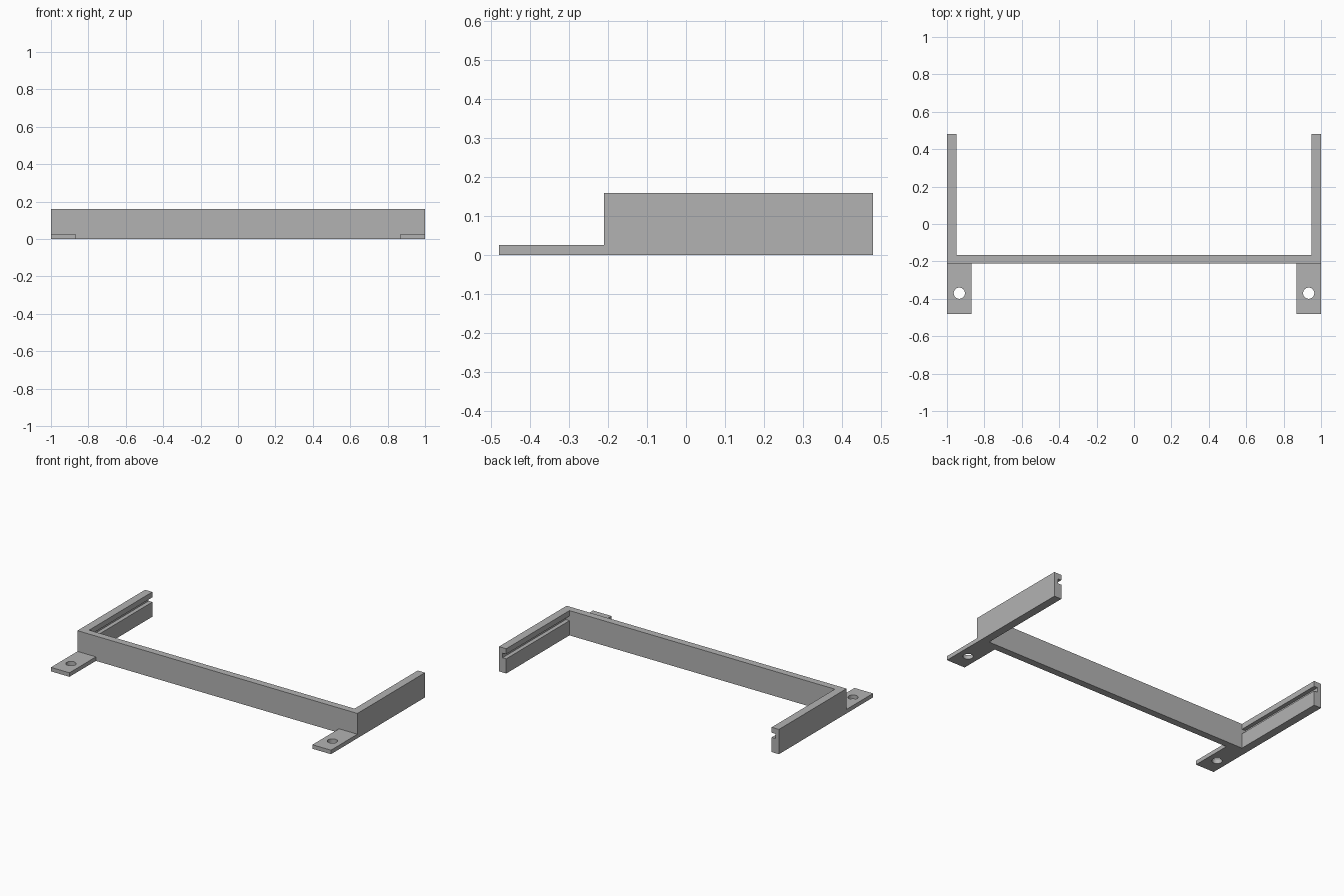
import bpy
import bmesh
from mathutils import Vector

cube = bpy.data.objects.get("Cube")
if cube:
    bpy.data.objects.remove(cube, do_unlink=True)

grey = bpy.data.materials.new("plain_grey")
grey.use_nodes = True
grey.diffuse_color = (0.45, 0.45, 0.45, 1)
grey.node_tree.nodes["Principled BSDF"].inputs["Base Color"].default_value = grey.diffuse_color

FRONT, BACK = -0.48, 0.48
WALL_FRONT, WALL_BACK = -0.21, -0.165
HEIGHT, TAB_HEIGHT = 0.16, 0.026


def prism(name, profile, direction):
    """Extrude a flat closed profile along a vector."""
    bm = bmesh.new()
    face = bm.faces.new([bm.verts.new(p) for p in profile])
    out = bmesh.ops.extrude_face_region(bm, geom=[face], use_keep_orig=True)
    moved = [v for v in out["geom"] if isinstance(v, bmesh.types.BMVert)]
    bmesh.ops.translate(bm, verts=moved, vec=Vector(direction))
    bmesh.ops.recalc_face_normals(bm, faces=bm.faces)
    mesh = bpy.data.meshes.new(name)
    bm.to_mesh(mesh)
    bm.free()
    mesh.materials.append(grey)
    obj = bpy.data.objects.new(name, mesh)
    bpy.context.collection.objects.link(obj)
    return obj


def box(name, x0, x1, y0, y1, z1):
    base = [(x0, y0, 0), (x1, y0, 0), (x1, y1, 0), (x0, y1, 0)]
    return prism(name, base, (0, 0, z1))


# Cross wall
box("cross_wall", -1, 1, WALL_FRONT, WALL_BACK, HEIGHT)

for side, s in (("left", 1), ("right", -1)):
    # Side arm with a slide groove along its inner face
    inner, deep = 0.948, 0.974
    low, high = 0.095, 0.125
    section = [(1, 0), (1, HEIGHT), (inner, HEIGHT), (inner, high),
               (deep, high), (deep, low), (inner, low), (inner, 0)]
    prism(side + "_grooved_arm", [(s * x, WALL_BACK, z) for x, z in section],
          (0, BACK - WALL_BACK, 0))

    # Mounting tab with a round screw hole
    tab = box(side + "_mounting_tab", s * 0.868, s, FRONT, WALL_FRONT, TAB_HEIGHT)
    bpy.ops.mesh.primitive_cylinder_add(vertices=32, radius=0.03, depth=0.2,
                                        location=(s * 0.934, -0.37, 0))
    cutter = bpy.context.object
    cutter.name = side + "_hole_cutter"
    cutter.hide_render = True
    cut = tab.modifiers.new("screw_hole", "BOOLEAN")
    cut.operation = "DIFFERENCE"
    cut.solver = "EXACT"
    cut.object = cutter
    bpy.context.view_layer.objects.active = tab
    bpy.ops.object.modifier_apply(modifier=cut.name)
    bpy.data.objects.remove(cutter, do_unlink=True)
